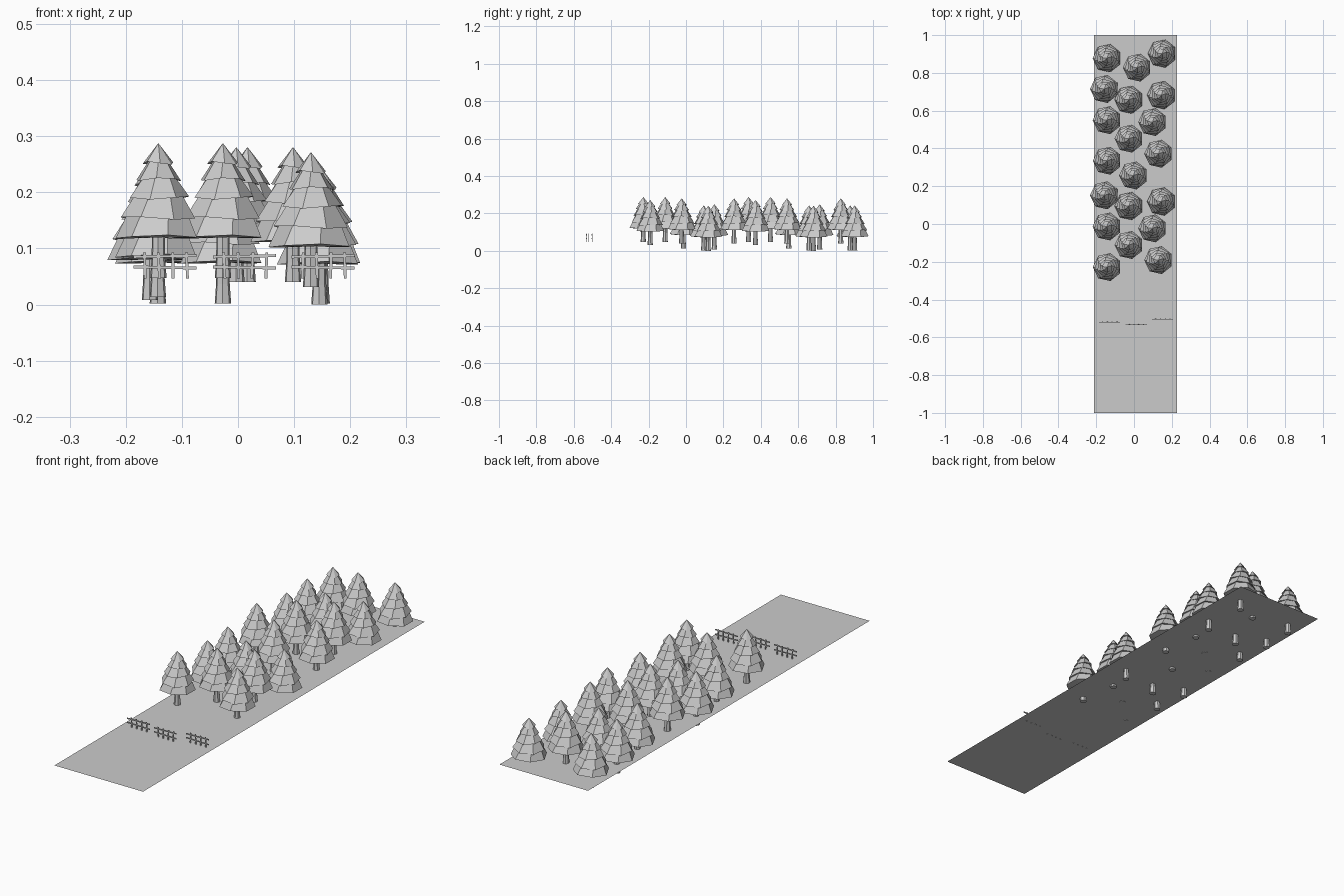
import bpy, bmesh, math, random

if "Cube" in bpy.data.objects:
    bpy.data.objects.remove(bpy.data.objects["Cube"])

random.seed(4)
SIDES = 7


def mesh_object(name, bm):
    bmesh.ops.recalc_face_normals(bm, faces=bm.faces)
    me = bpy.data.meshes.new(name)
    bm.to_mesh(me)
    bm.free()
    ob = bpy.data.objects.new(name, me)
    bpy.context.collection.objects.link(ob)
    return ob


def lathe(bm, profile):
    """Stack of rings (radius, z, twist, z wobble), closed at both ends."""
    rings = []
    for r, z, twist, wob in profile:
        ring = []
        for i in range(SIDES):
            a = 2 * math.pi * (i + twist) / SIDES
            dz = wob * math.sin(2 * a + 9 * twist)
            ring.append(bm.verts.new((r * math.cos(a), r * math.sin(a), z + dz)))
        rings.append(ring)
    for lo, hi in zip(rings, rings[1:]):
        for i in range(SIDES):
            j = (i + 1) % SIDES
            bm.faces.new((lo[i], lo[j], hi[j], hi[i]))
    bm.faces.new(rings[0][::-1])
    bm.faces.new(rings[-1])


def tree_mesh():
    bm = bmesh.new()
    # trunk
    lathe(bm, [(0.015, 0, 0.2, 0), (0.0125, 0.035, 0.2, 0), (0.0115, 0.085, 0.2, 0)])
    # stepped foliage: outer edge of each tier, then the narrower top under the next
    prof = [(0.045, 0.072, 0.5, 0.001)]
    tiers = [(0.076, 0.074, 0.058), (0.068, 0.107, 0.044), (0.055, 0.143, 0.031),
             (0.041, 0.176, 0.019), (0.028, 0.205, 0.0005)]
    tops = [0.110, 0.146, 0.179, 0.208, 0.240]
    for k, ((r, z, rin), top) in enumerate(zip(tiers, tops)):
        t = 0.5 + 0.22 * k
        prof.append((r, z, t, 0.003))
        prof.append((rin, top, t + 0.1, 0.001 if k < 4 else 0))
    lathe(bm, prof)
    return bm


# ground sheet
bm = bmesh.new()
bm.faces.new([bm.verts.new(p) for p in ((-0.213, -1, 0.0485), (0.228, -1, 0.0485),
                                        (0.228, 1, 0.0485), (-0.213, 1, 0.0485))])
mesh_object("ground_sheet", bm)

# forest: one cluster used twice, plus the back row
cluster = [(-0.157, 0.715, 0.008), (-0.027, 0.658, 0.002), (0.145, 0.682, 0.0),
           (-0.143, 0.55, 0.013), (-0.027, 0.452, 0.047), (0.098, 0.54, 0.04),
           (-0.142, 0.335, 0.047), (-0.003, 0.257, 0.04), (0.13, 0.372, 0.031)]
spots = [(-0.143, 0.878, 0.002), (0.017, 0.828, 0.04), (0.149, 0.902, 0.002)]
spots += cluster + [(x, y - 0.563, z) for i, (x, y, z) in enumerate(cluster) if i != 7]
first = mesh_object("pine_tree", tree_mesh())
first.location = spots[0]
for s in spots[1:]:
    ob = bpy.data.objects.new("pine_tree", first.data)
    ob.location = s
    bpy.context.collection.objects.link(ob)


def bar(bm, size, pos, tilt):
    geo = bmesh.ops.create_cube(bm, size=1)["verts"]
    bmesh.ops.scale(bm, vec=size, verts=geo)
    c, s = math.cos(tilt), math.sin(tilt)
    for v in geo:
        x, y, z = v.co
        v.co = (x * c + z * s + pos[0], y + pos[1], -x * s + z * c + pos[2])


# fence sections: two rails and four slightly crooked posts
for cx, cy in ((-0.13, -0.52), (0.0115, -0.532), (0.1515, -0.503)):
    bm = bmesh.new()
    for z, tilt in ((0.066, 0.02), (0.086, -0.02)):
        bar(bm, (0.112, 0.003, 0.005), (cx, cy - 0.001, z), tilt)
    for k in range(4):
        bar(bm, (0.005, 0.003, 0.046), (cx - 0.036 + 0.025 * k, cy + 0.001, 0.0695),
            random.uniform(-0.06, 0.06))
    mesh_object("fence_section", bm)
